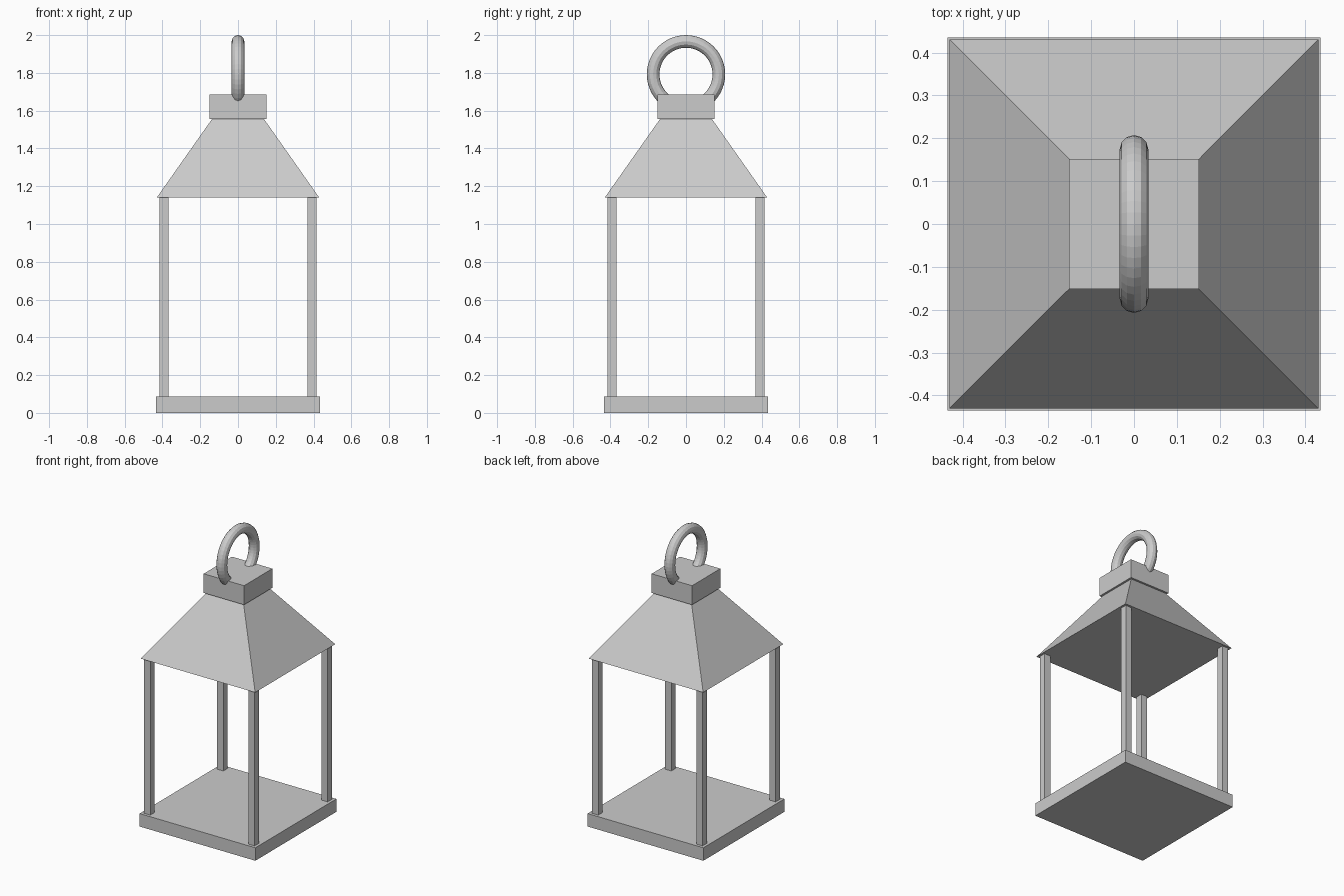
import bpy, bmesh, math

if "Cube" in bpy.data.objects:
    bpy.data.objects.remove(bpy.data.objects["Cube"])

metal = bpy.data.materials.new("grey metal")
metal.diffuse_color = (0.6, 0.6, 0.6, 1)
metal.use_nodes = True
metal.node_tree.nodes["Principled BSDF"].inputs["Base Color"].default_value = metal.diffuse_color


def frustum(name, x, y, z0, z1, half0, half1):
    """Square block or tapered block centred on x, y."""
    bm = bmesh.new()
    bmesh.ops.create_cube(bm, size=2)
    for v in bm.verts:
        half, z = (half1, z1) if v.co.z > 0 else (half0, z0)
        v.co = (x + v.co.x * half, y + v.co.y * half, z)
    mesh = bpy.data.meshes.new(name)
    bm.to_mesh(mesh)
    bm.free()
    mesh.materials.append(metal)
    obj = bpy.data.objects.new(name, mesh)
    bpy.context.collection.objects.link(obj)
    return obj


# Base plate
frustum("base", 0, 0, 0, 0.088, 0.435, 0.435)

# Corner posts
for sx in (-1, 1):
    for sy in (-1, 1):
        frustum("corner_post", sx * 0.392, sy * 0.392, 0.088, 1.14, 0.0235, 0.0235)

# Sloped roof and the cap that overhangs its top
frustum("roof", 0, 0, 1.14, 1.555, 0.43, 0.138)
frustum("cap", 0, 0, 1.555, 1.685, 0.152, 0.152)

# Carrying ring, sunk into the cap
bpy.ops.mesh.primitive_torus_add(
    major_radius=0.174, minor_radius=0.0335, major_segments=48, minor_segments=12,
    location=(0, 0, 1.7925), rotation=(0, math.pi / 2, 0))
ring = bpy.context.object
ring.name = "carrying_ring"
ring.data.materials.append(metal)
